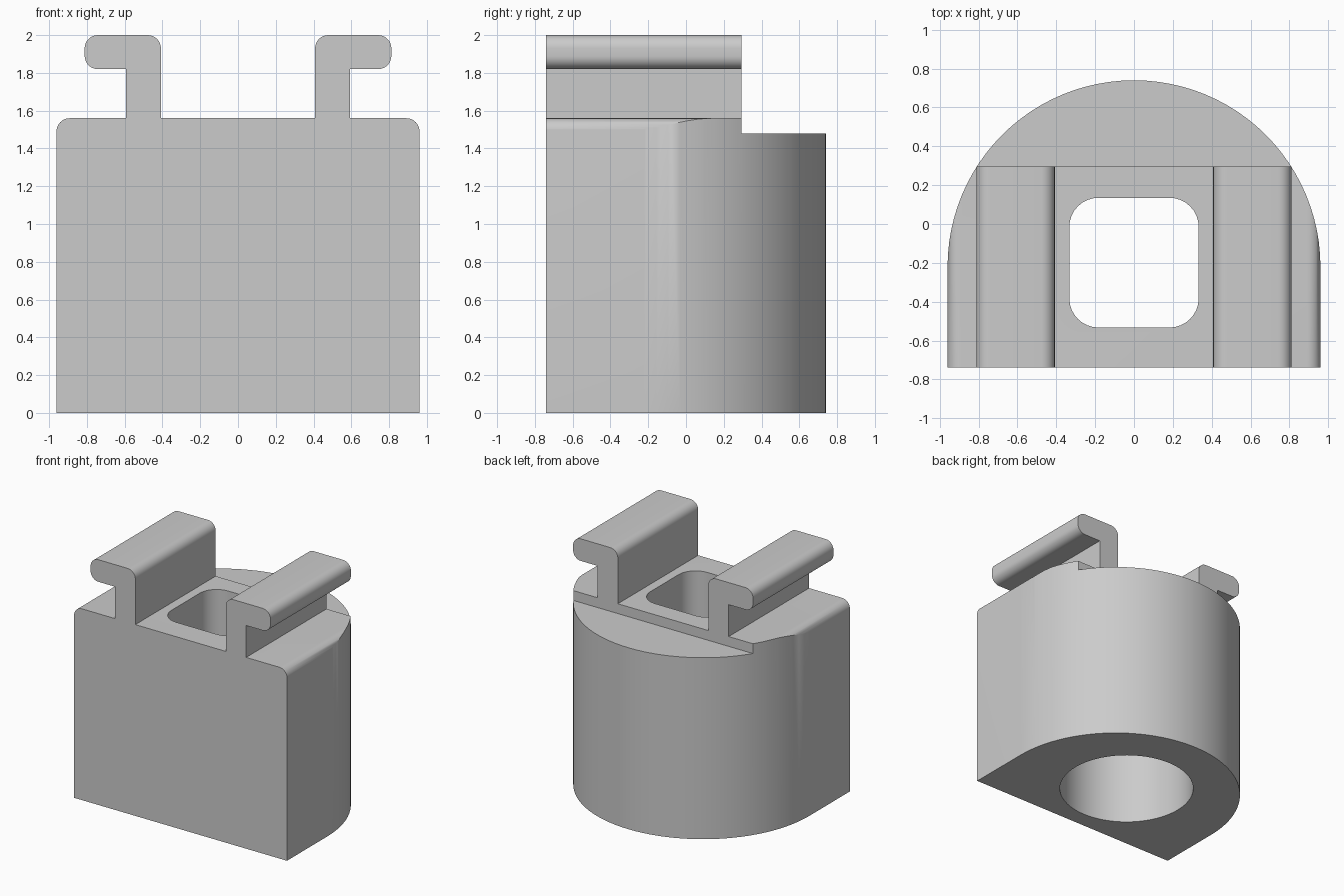
import bpy, bmesh
from math import cos, sin, pi
from mathutils import Vector

cube = bpy.data.objects.get("Cube")
if cube:
    bpy.data.objects.remove(cube, do_unlink=True)

grey = bpy.data.materials.new("light grey")
grey.use_nodes = True
colour = (0.6, 0.6, 0.6, 1)
grey.diffuse_color = colour
grey.node_tree.nodes["Principled BSDF"].inputs["Base Color"].default_value = colour

FRONT, STEP_Y, BACK = -0.74, 0.295, 0.74
HALF, ARC_Y = 0.96, -0.22
TOP, STEP_Z, RAIL_TOP = 1.56, 1.48, 2.0


def rounded(corners, steps=8):
    """Outline from (x, y, radius) corners; the corners are right angles."""
    out = []
    for i, (x, y, r) in enumerate(corners):
        p = Vector((x, y))
        if not r:
            out.append(p)
            continue
        a = (Vector(corners[i - 1][:2]) - p).normalized() * r
        b = (Vector(corners[(i + 1) % len(corners)][:2]) - p).normalized() * r
        for k in range(steps + 1):
            t = k / steps * pi / 2
            out.append(p + a * (1 - sin(t)) + b * (1 - cos(t)))
    return out


def prism(name, outline, start, end, axis="z"):
    """Extrude an outline along z, or an (x, z) outline along y."""
    def place(p, d):
        return (p[0], p[1], d) if axis == "z" else (p[0], d, p[1])
    bm = bmesh.new()
    face = bm.faces.new([bm.verts.new(place(p, start)) for p in outline])
    grown = bmesh.ops.extrude_face_region(bm, geom=[face])["geom"]
    shift = Vector(place((0, 0), end - start))
    bmesh.ops.translate(bm, vec=shift,
                        verts=[v for v in grown if isinstance(v, bmesh.types.BMVert)])
    bmesh.ops.recalc_face_normals(bm, faces=bm.faces)
    mesh = bpy.data.meshes.new(name)
    bm.to_mesh(mesh)
    bm.free()
    mesh.materials.append(grey)
    obj = bpy.data.objects.new(name, mesh)
    bpy.context.collection.objects.link(obj)
    return obj


def activate(obj):
    bpy.ops.object.select_all(action="DESELECT")
    obj.select_set(True)
    bpy.context.view_layer.objects.active = obj


def cut(obj, cutter, operation="DIFFERENCE"):
    cutter.hide_render = True
    activate(obj)
    mod = obj.modifiers.new("cut", "BOOLEAN")
    mod.operation, mod.solver, mod.object = operation, "EXACT", cutter
    bpy.ops.object.modifier_apply(modifier=mod.name)
    bpy.data.objects.remove(cutter, do_unlink=True)


def box(x, y0, y1, r=0):
    return rounded([(-x, y0, r), (x, y0, r), (x, y1, r), (-x, y1, r)])


# Body: straight front, half-round back
arc = [(HALF * cos(pi * i / 48), ARC_Y + HALF * sin(pi * i / 48)) for i in range(49)]
body = prism("body", [(-HALF, FRONT), (HALF, FRONT)] + arc, 0, TOP + 0.1)

# Rounded upper side edges
top_shape = rounded([(-HALF - 0.001, -0.1, 0), (HALF + 0.001, -0.1, 0),
                     (HALF + 0.001, TOP, 0.07), (-HALF - 0.001, TOP, 0.07)])
cut(body, prism("top_shaper", top_shape, -1, 1, "y"), "INTERSECT")

# Lower ledge at the back
cut(body, prism("ledge_cutter", box(1.2, STEP_Y, 1), STEP_Z, TOP + 0.2))

# Rounded square opening above a round bore
cut(body, prism("opening_cutter", box(0.333, -0.533, 0.135, 0.15), 0.5, TOP + 0.2))
bore = [(0.515 * cos(pi * i / 32), -0.09 + 0.515 * sin(pi * i / 32)) for i in range(64)]
cut(body, prism("bore_cutter", bore, -0.2, 0.95))

# Hooked rails
hook = rounded([(0.408, TOP, 0), (0.592, TOP, 0), (0.592, 1.82, 0),
                (0.812, 1.82, 0.07), (0.812, RAIL_TOP, 0.07), (0.408, RAIL_TOP, 0.07)])
rails = [prism("left_rail", hook, FRONT, STEP_Y, "y"),
         prism("right_rail", [(-x, z) for x, z in hook], FRONT, STEP_Y, "y")]

for obj in [body] + rails:
    activate(obj)
    bpy.ops.object.shade_smooth_by_angle(angle=pi / 6)
